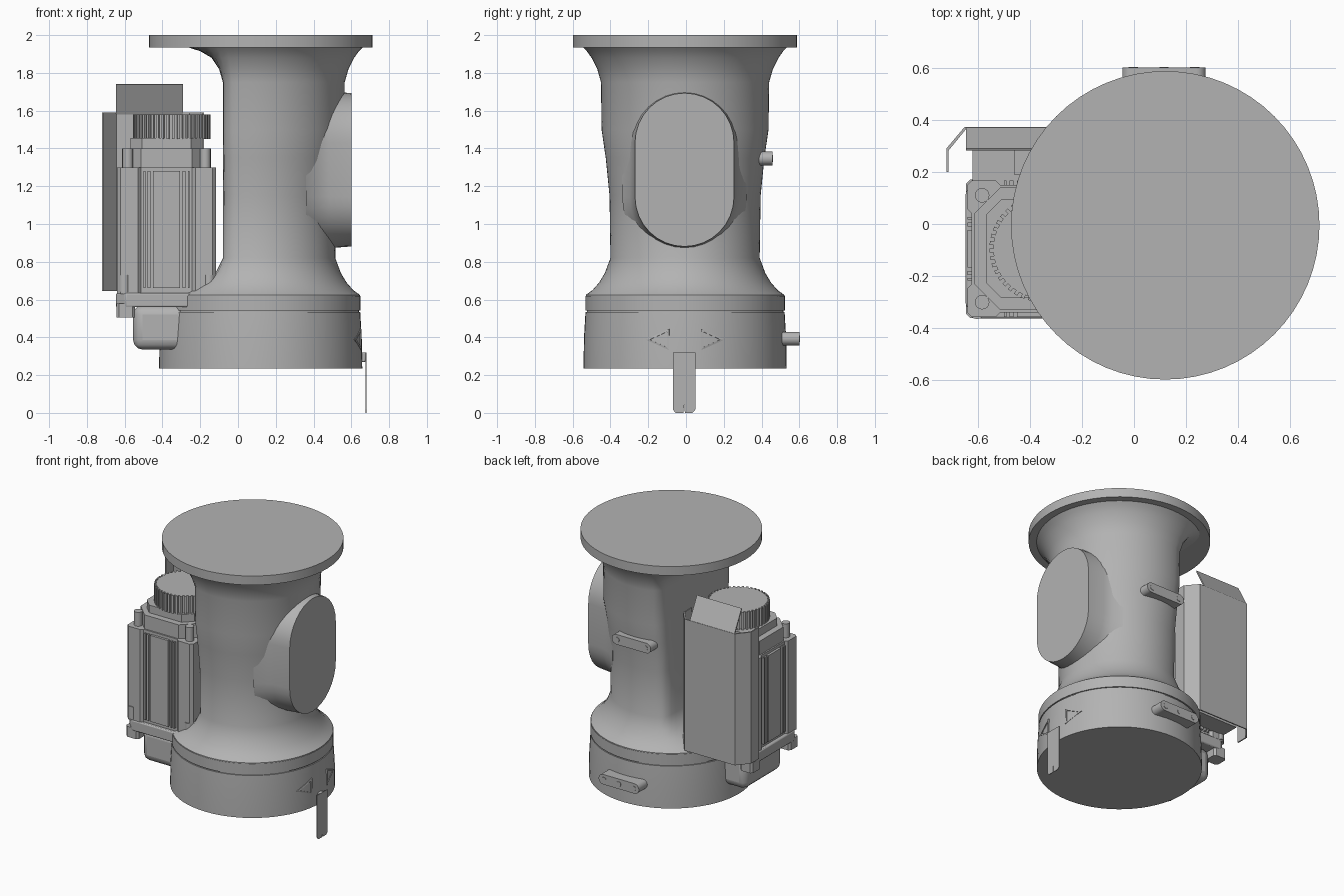
import bpy, bmesh, math
from mathutils import Vector

if "Cube" in bpy.data.objects:
    bpy.data.objects.remove(bpy.data.objects["Cube"])

grey = bpy.data.materials.new("cast grey")
grey.use_nodes = True
GREY = (0.45, 0.45, 0.45, 1)
grey.diffuse_color = GREY
grey.node_tree.nodes["Principled BSDF"].inputs["Base Color"].default_value = GREY

CX, CY = 0.12, -0.005      # main column axis
MX, MY = -0.378, -0.095    # motor axis


def finish(name, bm, smooth=None, bevel=0.0, segments=2):
    bmesh.ops.recalc_face_normals(bm, faces=bm.faces)
    mesh = bpy.data.meshes.new(name)
    bm.to_mesh(mesh)
    bm.free()
    mesh.materials.append(grey)
    ob = bpy.data.objects.new(name, mesh)
    bpy.context.collection.objects.link(ob)
    bpy.ops.object.select_all(action="DESELECT")
    ob.select_set(True)
    bpy.context.view_layer.objects.active = ob
    if bevel:
        mod = ob.modifiers.new("rounded edges", "BEVEL")
        mod.width, mod.segments = bevel, segments
    if smooth:
        bpy.ops.object.shade_smooth_by_angle(angle=math.radians(smooth))
    return ob


def loft(name, rings, smooth=30, **kw):
    """Skin closed rings of points and cap both ends."""
    bm = bmesh.new()
    loops = [[bm.verts.new(p) for p in ring] for ring in rings]
    n = len(loops[0])
    for a, b in zip(loops, loops[1:]):
        for i in range(n):
            j = (i + 1) % n
            bm.faces.new((a[i], a[j], b[j], b[i]))
    bm.faces.new(loops[0])
    bm.faces.new(loops[-1])
    return finish(name, bm, smooth, **kw)


def prism(name, outline, z0, z1, **kw):
    return loft(name, [[(x, y, z) for x, y in outline] for z in (z0, z1)], **kw)


def box(name, x, y, z, **kw):
    outline = [(x[0], y[0]), (x[1], y[0]), (x[1], y[1]), (x[0], y[1])]
    return prism(name, outline, *z, **kw)


def circle(r, n=64, cx=CX, cy=CY):
    return [(cx + r * math.cos(math.tau * i / n), cy + r * math.sin(math.tau * i / n)) for i in range(n)]


def octagon(h, cut, cx=MX, cy=MY):
    c = h - cut
    half = [(h, -c), (h, c), (c, h), (-c, h)]
    return [(cx + s * x, cy + s * y) for s in (1, -1) for x, y in half]


def stadium(half_w, half_l, n=16):
    """Slot outline, long along the second axis."""
    pts = []
    for s in (1, -1):
        for i in range(n + 1):
            a = math.pi * i / n
            pts.append((s * half_w * math.cos(a), s * (half_l - half_w + half_w * math.sin(a))))
    return pts


# Top flange
prism("top_flange", circle(0.592), 1.935, 2.0)


# Column with flared ends, flattened on the motor side
def column_ring(z, radius, flat, n=72):
    ring = []
    for i in range(n):
        a = math.tau * i / n
        r, c = radius, -math.cos(a)
        if c > 0:
            r = (radius ** -14 + (c / flat) ** 14) ** (-1 / 14)
        ring.append((CX + r * math.cos(a), CY + r * math.sin(a), z))
    return ring


column = [(0.60, 0.527, 0.60), (0.625, 0.525, 0.55), (0.65, 0.49, 0.42),
          (0.69, 0.455, 0.31), (0.74, 0.425, 0.24), (0.82, 0.395, 0.20),
          (1.15, 0.40, 0.20), (1.35, 0.42, 0.20), (1.5, 0.442, 0.20), (1.75, 0.445, 0.20),
          (1.82, 0.465, 0.22), (1.88, 0.495, 0.26), (1.915, 0.52, 0.32), (1.94, 0.545, 0.40)]
loft("column", [column_ring(*row) for row in column], smooth=40)

# Base drum, seam and ring
base = [(0.235, 0.538), (0.40, 0.535), (0.535, 0.527)]
loft("base_drum", [[(x, y, z) for x, y in circle(r)] for z, r in base])
prism("base_seam", circle(0.52), 0.53, 0.55)
prism("base_ring", circle(0.528), 0.543, 0.62)

# Slot shaped side outlet
outlet = [(0.36, 0.33, 0.475), (0.42, 0.29, 0.435), (0.48, 0.272, 0.415), (0.60, 0.262, 0.406)]
loft("side_outlet", [[(x, y - 0.008, z + 1.287) for y, z in stadium(w, l)] for x, w, l in outlet], smooth=40)


# Rear lugs with bolt heads
def lug(name, y0, y1, z, length, bolts):
    outline = stadium(0.036, length / 2)
    loft(name, [[(CX - 0.005 + u, y, z + v) for v, u in outline] for y in (y0, y1)])
    for k in range(bolts):
        x = CX - 0.005 + (k / (bolts - 1) - 0.5) * (length - 0.085)
        loft(f"{name}_bolt_{k + 1}", [[(px, y, pz) for px, pz in circle(0.018, 16, x, z)]
                                      for y in (y1 - 0.01, y1 + 0.003)])


lug("upper_lug", 0.36, 0.458, 1.347, 0.31, 2)
lug("lower_lug", 0.44, 0.60, 0.393, 0.32, 3)

# Hanging tab with a split lower end
half_tab = [(0.004, 0.0), (0.045, 0.0), (0.06, 0.018), (0.06, 0.32), (0.0, 0.32), (0.0, 0.05)]
for side, label in ((1, "left"), (-1, "right")):
    loft(f"hanging_tab_{label}", [[(x, -0.01 + side * y, z) for y, z in half_tab] for x in (0.674, 0.679)])
box("tab_clip", (0.63, 0.676), (-0.03, 0.01), (0.27, 0.32), bevel=0.006)


# Raised arrow outlines on the base, wrapped around the drum
def on_drum(y, z, r):
    a = y / 0.54
    return (CX + r * math.cos(a), CY + r * math.sin(a), z)


for side, label in ((1, "left"), (-1, "right")):
    bm = bmesh.new()
    corners = [Vector((0.085, 0.445)), Vector((0.215, 0.388)), Vector((0.085, 0.332))]
    middle = sum(corners, Vector((0, 0))) / 3
    inner = [middle.lerp(p, 0.72) for p in corners]
    for i in range(3):
        j = (i + 1) % 3
        quad = (corners[i], corners[j], inner[j], inner[i])
        rows = [[bm.verts.new(on_drum(side * p.x, p.y, r)) for p in quad] for r in (0.53, 0.541)]
        bm.faces.new(rows[0])
        bm.faces.new(rows[1])
        for k in range(4):
            m = (k + 1) % 4
            bm.faces.new((rows[0][k], rows[0][m], rows[1][m], rows[1][k]))
    finish(f"arrow_{label}", bm)

# Motor body: core, corner posts, cooling fins and bolts
H = 0.262
box("motor_core", (MX - 0.245, MX + 0.245), (MY - 0.245, MY + 0.245), (0.63, 1.30))
for sx in (1, -1):
    for sy in (1, -1):
        x, y = MX + sx * 0.198, MY + sy * 0.198
        tag = ("left" if sx > 0 else "right") + ("_back" if sy > 0 else "_front")
        prism(f"motor_post_{tag}", octagon(0.064, 0.018, x, y), 0.63, 1.30)
        prism(f"lower_bolt_{tag}", circle(0.03, 16, MX + sx * 0.225, MY + sy * 0.24), 0.64, 0.73)
        prism(f"upper_bolt_{tag}", circle(0.028, 16, MX + sx * 0.205, MY + sy * 0.205), 1.28, 1.40)
        prism(f"plate_leg_{tag}", octagon(0.05, 0.015, MX + sx * 0.216, MY + sy * 0.216), 0.505, 0.58)
for k, (a, b) in enumerate([(-0.122, -0.112), (-0.10, -0.085), (-0.072, 0.072), (0.085, 0.10), (0.112, 0.122)]):
    box(f"fin_front_back_{k + 1}", (MX + a, MX + b), (MY - H, MY + H), (0.66, 1.28))
    box(f"fin_sides_{k + 1}", (MX - H, MX + H), (MY + a, MY + b), (0.66, 1.28))

# Motor mounting plate and gear housing reaching into the base
prism("motor_plate", octagon(0.268, 0.05), 0.56, 0.635, bevel=0.008)
box("gear_housing", (-0.555, -0.05), (-0.31, 0.12), (0.335, 0.57), bevel=0.05, segments=3)

# Motor end cap and toothed wheel
prism("end_cap_lower", octagon(0.235, 0.10), 1.29, 1.40)
prism("end_cap_upper", octagon(0.19, 0.06), 1.39, 1.455)
teeth = []
for i in range(44):
    for r, t in ((0.205, 0.0), (0.205, 0.5), (0.19, 0.5), (0.19, 1.0)):
        a = math.tau * (i + t) / 44
        teeth.append((-0.35 + r * math.cos(a), MY + r * math.sin(a)))
prism("toothed_wheel", teeth, 1.45, 1.58, smooth=None)

# Folded sheet guard behind the motor, with a leaning top flap
fold = [(0.27, 0.20), (0.27, 0.29), (0.20, 0.373)]
path = [(-0.45 - x, y) for x, y in fold] + [(-0.45 + x, y) for x, y in reversed(fold)]
inside = [(-0.45 + (x + 0.45) * 0.97, y - (0.008 if y > 0.25 else 0)) for x, y in path]
prism("sheet_guard", path + inside[::-1], 0.645, 1.59, smooth=None)
flap = [(0.373, 1.585), (0.29, 1.742), (0.283, 1.738), (0.365, 1.58)]
loft("guard_flap", [[(x, y, z) for y, z in flap] for x in (-0.645, -0.29)], smooth=None)
box("guard_mount", (-0.62, -0.28), (0.15, 0.30), (0.68, 1.25))
box("guard_bracket", (-0.46, -0.30), (0.19, 0.37), (1.25, 1.40))
